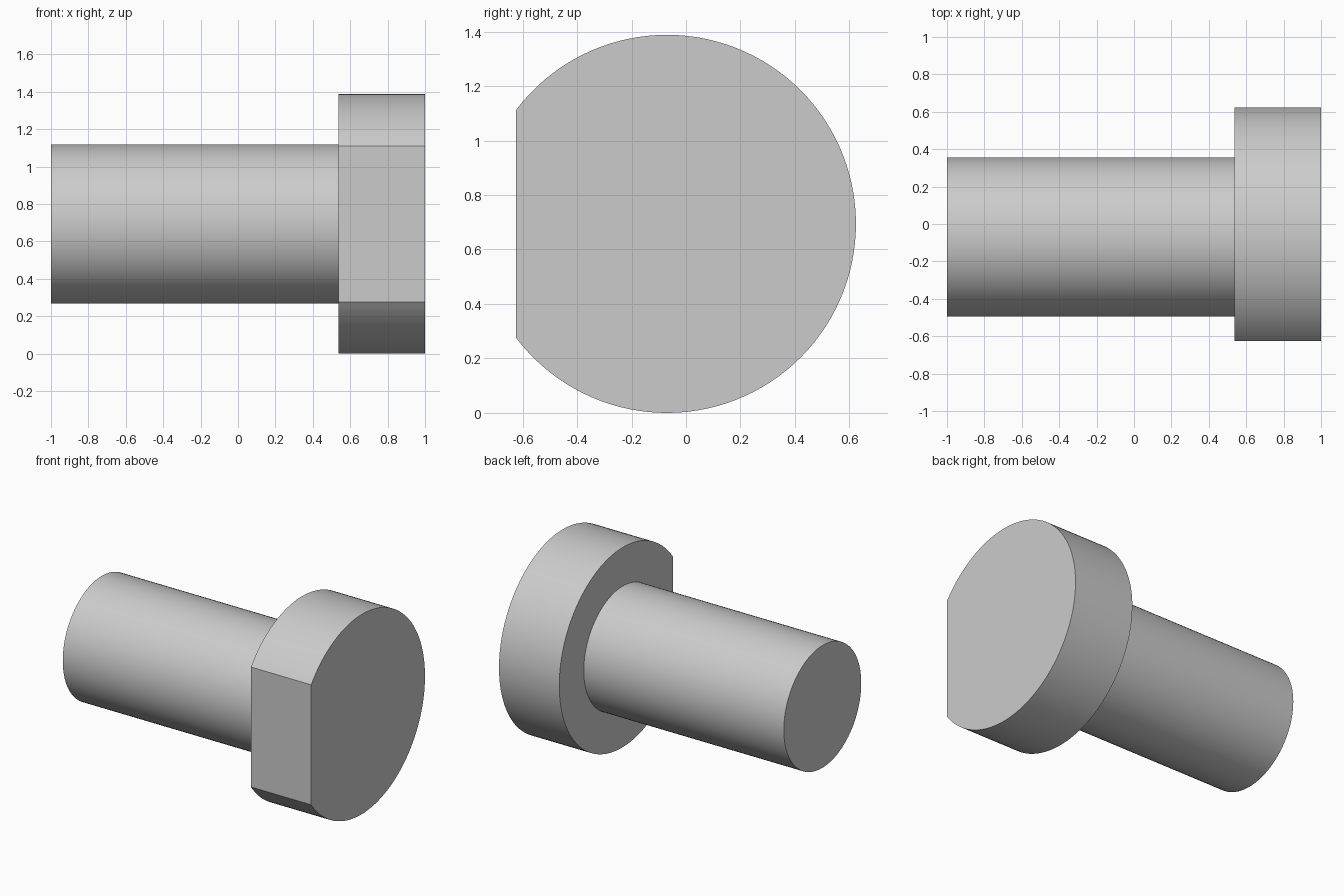
import bpy, bmesh, math

cube = bpy.data.objects.get("Cube")
if cube:
    bpy.data.objects.remove(cube, do_unlink=True)

CENTRE_Y, CENTRE_Z = -0.07, 0.694
HEAD_RADIUS, SHAFT_RADIUS = 0.694, 0.425
FLAT_DEPTH = 0.555  # distance from the axis to the flat on the head
SHOULDER_X = 0.537

steel = bpy.data.materials.new("plain_grey")
steel.use_nodes = True
grey = (0.6, 0.6, 0.6, 1)
steel.diffuse_color = grey
steel.node_tree.nodes["Principled BSDF"].inputs["Base Color"].default_value = grey


def arc(radius, start, end, count):
    """Points of an arc in the YZ plane, angles measured from +y."""
    return [(radius * math.cos(start + (end - start) * i / count),
             radius * math.sin(start + (end - start) * i / count))
            for i in range(count + 1)]


def extrude_profile(name, profile, x0, x1):
    bm = bmesh.new()
    face = bm.faces.new([bm.verts.new((x0, y + CENTRE_Y, z + CENTRE_Z)) for y, z in profile])
    # Keep the starting cap and sweep a copy along the axis
    result = bmesh.ops.extrude_face_region(bm, geom=[face], use_keep_orig=True)
    moved = [v for v in result["geom"] if isinstance(v, bmesh.types.BMVert)]
    bmesh.ops.translate(bm, verts=moved, vec=(x1 - x0, 0, 0))
    bmesh.ops.recalc_face_normals(bm, faces=bm.faces)
    mesh = bpy.data.meshes.new(name)
    bm.to_mesh(mesh)
    bm.free()
    mesh.materials.append(steel)
    obj = bpy.data.objects.new(name, mesh)
    bpy.context.collection.objects.link(obj)
    bpy.ops.object.select_all(action="DESELECT")
    obj.select_set(True)
    bpy.context.view_layer.objects.active = obj
    bpy.ops.object.shade_smooth_by_angle(angle=math.radians(30))
    return obj


# Round shaft
extrude_profile("shaft", arc(SHAFT_RADIUS, 0, 2 * math.pi, 96)[:-1], -1, SHOULDER_X)

# Disc head with one flat on the front; the chord closes the arc
flat_angle = math.acos(-FLAT_DEPTH / HEAD_RADIUS)
extrude_profile("head", arc(HEAD_RADIUS, -flat_angle, flat_angle, 96), SHOULDER_X, 1)
